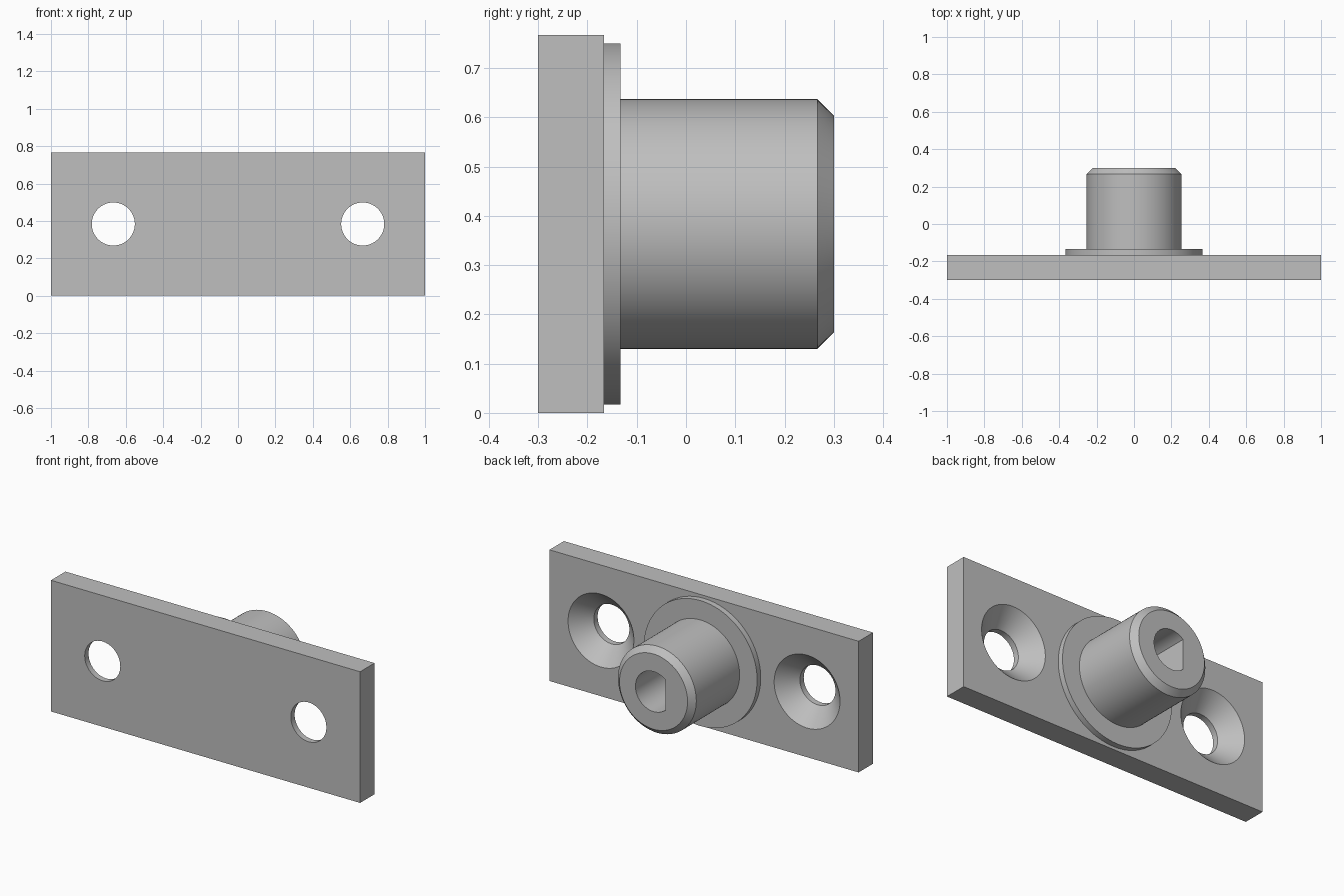
import bpy
import bmesh
from math import cos, sin, pi, radians, acos
from mathutils import Vector

if "Cube" in bpy.data.objects:
    bpy.data.objects.remove(bpy.data.objects["Cube"])

MID = 0.3835                          # height of the common centre line
FRONT, BACK, TIP = -0.30, -0.1667, 0.30

steel = bpy.data.materials.new("grey steel")
steel.use_nodes = True
GREY = (0.52, 0.52, 0.52, 1)
steel.diffuse_color = GREY
steel.node_tree.nodes["Principled BSDF"].inputs["Base Color"].default_value = GREY


def make_object(name, bm):
    bmesh.ops.recalc_face_normals(bm, faces=bm.faces)
    mesh = bpy.data.meshes.new(name)
    bm.to_mesh(mesh)
    bm.free()
    mesh.materials.append(steel)
    ob = bpy.data.objects.new(name, mesh)
    bpy.context.collection.objects.link(ob)
    return ob


def turned(name, profile, x=0, steps=96):
    """Solid of revolution about a y axis; profile is (radius, y) pairs."""
    bm = bmesh.new()
    rings = [[bm.verts.new((x + r * cos(2 * pi * i / steps), y,
                            MID + r * sin(2 * pi * i / steps)))
              for i in range(steps)] for r, y in profile]
    for a, b in zip(rings, rings[1:]):
        for i in range(steps):
            j = (i + 1) % steps
            bm.faces.new((a[i], a[j], b[j], b[i]))
    bm.faces.new(rings[0])
    bm.faces.new(rings[-1])
    return make_object(name, bm)


def d_prism(name, radius, flat, y0, y1, steps=64):
    """Round bar along y with one flat on its -x side."""
    bm = bmesh.new()
    half = pi - acos(flat / radius)
    ring = []
    for i in range(steps + 1):
        a = -half + 2 * half * i / steps
        ring.append(bm.verts.new((radius * cos(a), y0, MID + radius * sin(a))))
    face = bm.faces.new(ring)
    out = bmesh.ops.extrude_face_region(bm, geom=[face])["geom"]
    bmesh.ops.translate(bm, vec=Vector((0, y1 - y0, 0)),
                        verts=[v for v in out if isinstance(v, bmesh.types.BMVert)])
    return make_object(name, bm)


def select_only(ob):
    bpy.ops.object.select_all(action='DESELECT')
    ob.select_set(True)
    bpy.context.view_layer.objects.active = ob


def cut(ob, cutter):
    cutter.hide_render = True
    mod = ob.modifiers.new("cut", 'BOOLEAN')
    mod.operation = 'DIFFERENCE'
    mod.solver = 'EXACT'
    mod.object = cutter
    select_only(ob)
    bpy.ops.object.modifier_apply(modifier=mod.name)
    bpy.data.objects.remove(cutter)


# Mounting plate with two countersunk screw holes
bm = bmesh.new()
bmesh.ops.create_cube(bm, size=1)
for v in bm.verts:
    v.co = (v.co.x * 2, (FRONT + BACK) / 2 + v.co.y * (BACK - FRONT),
            MID + v.co.z * 2 * MID)
plate = make_object("mounting_plate", bm)
for side in (-1, 1):
    cut(plate, turned("screw_hole_cutter",
                      [(0.115, FRONT - 0.05), (0.115, BACK - 0.098),
                       (0.213, BACK), (0.213, BACK + 0.05)], side * 0.6667))

# Flanged boss with chamfered tip and a blind D-shaped socket
boss = turned("flanged_boss",
              [(0.3667, BACK - 0.01), (0.3667, -0.1333), (0.2533, -0.1333),
               (0.2533, TIP - 0.0333), (0.22, TIP)])
cut(boss, d_prism("socket_cutter", 0.117, 0.077, -0.1333, TIP + 0.05))

for ob in (plate, boss):
    select_only(ob)
    bpy.ops.object.shade_smooth_by_angle(angle=radians(30))
